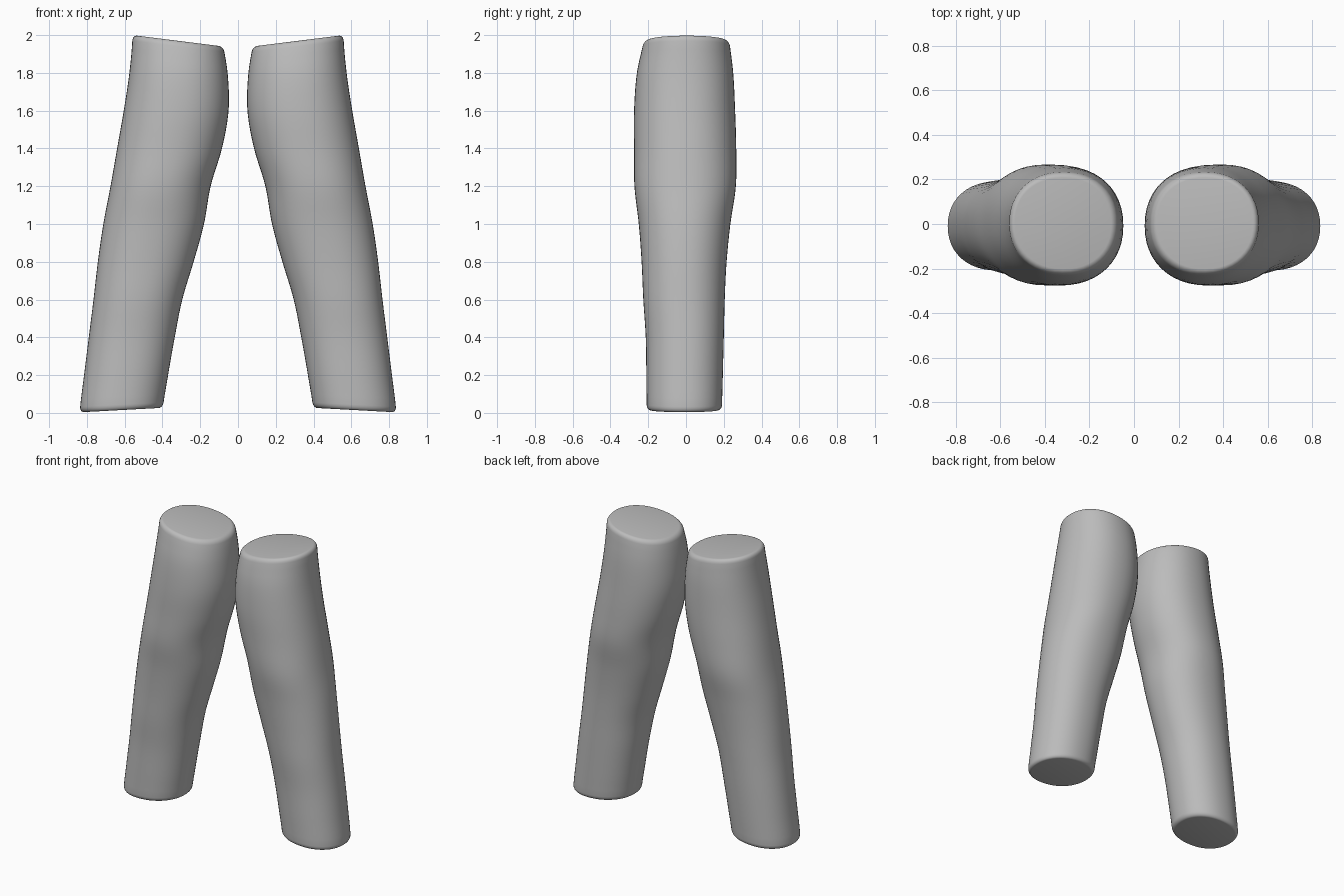
import bpy, bmesh, math

if "Cube" in bpy.data.objects:
    bpy.data.objects.remove(bpy.data.objects["Cube"])

grey = bpy.data.materials.new("plain_grey")
grey.use_nodes = True
colour = (0.5, 0.5, 0.5, 1)
grey.diffuse_color = colour
grey.node_tree.nodes["Principled BSDF"].inputs["Base Color"].default_value = colour

# Leg outline, sampled evenly from the ankle (z = 0) to the thigh (z = 2)
STEP = 0.2
INNER = [.40, .37, .335, .295, .235, .18, .145, .085, .05, .055, .085]
OUTER = [.838, .815, .79, .765, .742, .713, .675, .64, .605, .575, .558]
FRONT = [-.208, -.21, -.213, -.226, -.235, -.25, -.273, -.275, -.275, -.26, -.22]
BACK = [.19, .195, .2, .205, .215, .235, .264, .266, .26, .25, .228]


def sample(values, z):
    """Smooth curve through the evenly spaced outline values."""
    last = len(values) - 1
    f = min(max(z / STEP, 0), last)
    i = min(int(f), last - 1)
    t = f - i
    a, b, c, d = (values[min(max(k, 0), last)] for k in range(i - 1, i + 3))
    return b + t * ((c - a) + t * ((2*a - 5*b + 4*c - d) + t * (3*(b - c) + d - a))) / 2


def rounded(v):
    """Slightly squared circle."""
    return math.copysign(abs(v) ** 0.92, v)


def make_leg(name, side, segments=48, rows=44, rim=0.03, rim_steps=5):
    # Ring heights and scales, with rounded rims at both ends
    arc = [i / rim_steps * math.pi / 2 for i in range(rim_steps)]
    foot = [(rim * (1 - math.sin(a)), 1 - 0.1 * (1 - math.cos(math.pi / 2 - a)))
            for a in reversed(arc)]
    foot = [(rim * (1 - math.cos(a)), 1 - 0.1 * (1 - math.sin(a))) for a in arc]
    body = [(rim + (2 - 2 * rim) * i / rows, 1) for i in range(rows + 1)]
    thigh = [(2 - h, s) for h, s in reversed(foot)]

    bm = bmesh.new()
    rings = []
    for height, scale in foot + body + thigh:
        ring = []
        for k in range(segments):
            angle = 2 * math.pi * k / segments
            u, v = rounded(math.cos(angle)), rounded(math.sin(angle))
            # Both end cuts are tilted
            low = 0.015 - 0.012 * u * scale
            high = 1.97 + 0.03 * u * scale
            z = low + (high - low) * height / 2
            inner, outer = sample(INNER, z), sample(OUTER, z)
            front, back = sample(FRONT, z), sample(BACK, z)
            x = (inner + outer) / 2 + u * scale * (outer - inner) / 2
            y = (front + back) / 2 + v * scale * (back - front) / 2
            ring.append(bm.verts.new((side * x, y, z)))
        rings.append(ring)
    for lower, upper in zip(rings, rings[1:]):
        for k in range(segments):
            n = (k + 1) % segments
            bm.faces.new((lower[k], lower[n], upper[n], upper[k]))
    bm.faces.new(rings[0])
    bm.faces.new(rings[-1])
    bmesh.ops.recalc_face_normals(bm, faces=bm.faces)

    mesh = bpy.data.meshes.new(name)
    bm.to_mesh(mesh)
    bm.free()
    mesh.materials.append(grey)
    leg = bpy.data.objects.new(name, mesh)
    bpy.context.collection.objects.link(leg)
    bpy.ops.object.select_all(action='DESELECT')
    leg.select_set(True)
    bpy.context.view_layer.objects.active = leg
    bpy.ops.object.shade_smooth_by_angle(angle=math.radians(40))


make_leg("left_leg", 1)
make_leg("right_leg", -1)
